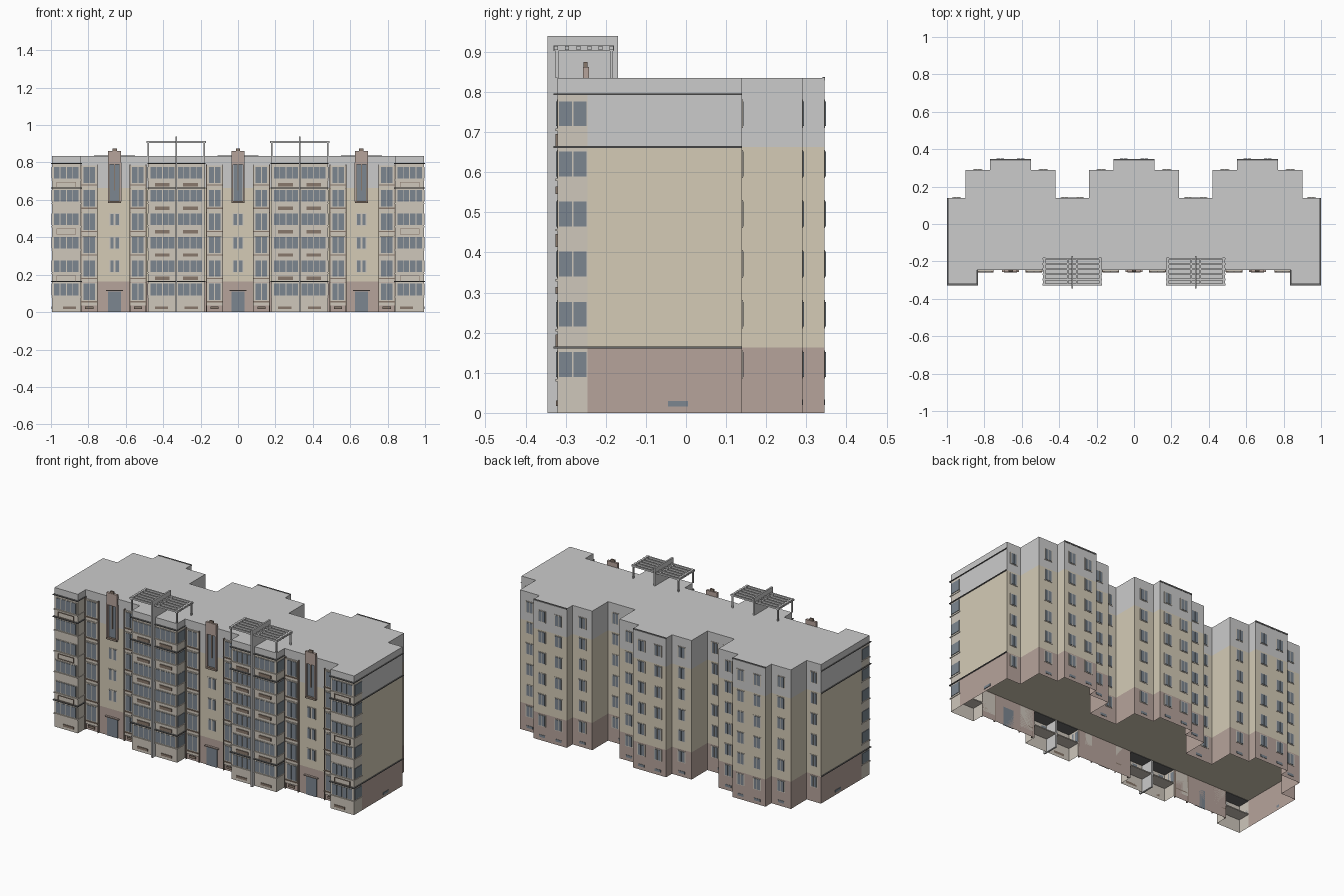
import bpy, bmesh

if "Cube" in bpy.data.objects:
    bpy.data.objects.remove(bpy.data.objects["Cube"])

def material(name, r, g, b):
    m = bpy.data.materials.new(name)
    m.diffuse_color = (r, g, b, 1)
    m.use_nodes = True
    m.node_tree.nodes["Principled BSDF"].inputs["Base Color"].default_value = m.diffuse_color
    return m

CREAM = material("cream_render", 0.66, 0.60, 0.47)
PINK = material("pink_render", 0.47, 0.37, 0.33)
PALE = material("pale_panel", 0.62, 0.57, 0.50)
GLASS = material("glass", 0.20, 0.24, 0.28)
BROWN = material("brown_trim", 0.25, 0.19, 0.15)
DARK = material("dark_trim", 0.15, 0.15, 0.15)
parts = {}

def part(name, mat=None):
    if name not in parts:
        parts[name] = (bmesh.new(), mat)
    return parts[name][0]

def box(name, x0, x1, y0, y1, z0, z1, mat=None, mirror=True):
    """Axis-aligned box, mirrored over x = 0 unless it sits on the centre."""
    bm = part(name, mat)
    spans = [(x0, x1)]
    if mirror and abs(x0 + x1) > 1e-5:
        spans.append((-x1, -x0))
    for a, b in spans:
        v = [bm.verts.new((x, y, z)) for z in (z0, z1)
             for x, y in ((a, y0), (b, y0), (b, y1), (a, y1))]
        for f in ((3, 2, 1, 0), (4, 5, 6, 7), (0, 1, 5, 4),
                  (1, 2, 6, 5), (2, 3, 7, 6), (3, 0, 4, 7)):
            bm.faces.new([v[i] for i in f])

def wall(name, pts, z0, z1, mat=None, closed=False):
    """Ribbon wall along a plan line; closed lines also get caps."""
    bm = part(name, mat)
    lo = [bm.verts.new((x, y, z0)) for x, y in pts]
    hi = [bm.verts.new((x, y, z1)) for x, y in pts]
    n = len(pts)
    for i in range(n if closed else n - 1):
        j = (i + 1) % n
        bm.faces.new((lo[i], lo[j], hi[j], hi[i]))
    if closed:
        bm.faces.new(hi)
        bm.faces.new(lo[::-1])

def window(name, x0, x1, y, s, z0, z1, panes):
    """Framed window on a wall facing s along y."""
    def b(n, a, c, d, e, f, m):
        box(n, a, c, min(y, y + s * d), max(y, y + s * d), e, f, m)
    b(name + "_frames", x0 - .004, x1 + .004, .002, z0 - .004, z1 + .004, PALE)
    w = (x1 - x0) / panes
    for i in range(panes):
        b(name + "_glass", x0 + i * w + .002, x0 + (i + 1) * w - .002, .004, z0, z1, GLASS)

FLOOR = 0.125
Z1, Z2, ROOF = 0.163, 0.663, 0.835
FRONT, BAY = -0.245, -0.32

# main body: open pink base, cream middle, grey top
half = [(.995, FRONT), (.995, .14), (.9, .14), (.9, .29), (.77, .29), (.77, .345),
        (.55, .345), (.55, .29), (.42, .29), (.42, .14), (.24, .14), (.24, .29),
        (.11, .29), (.11, .345)]
outline = half + [(-x, y) for x, y in reversed(half)]
wall("base_walls", outline, 0, Z1, PINK)
for a, b in ((-.84, -.48), (-.18, .18), (.48, .84)):
    wall("base_walls", [(a, FRONT), (b, FRONT)], 0, Z1, PINK)
wall("middle_walls", outline, Z1, Z2, CREAM, True)
wall("top_walls_and_roof", outline, Z2, ROOF, None, True)

# glazed balcony stacks
for a, b in ((-.995, -.84), (-.48, -.18), (.18, .48), (.84, .995)):
    wall("balcony_base", [(a, FRONT), (a, BAY), (b, BAY), (b, FRONT)], 0, Z1, PALE)
    plan = [(a, FRONT), (a, BAY), (b, BAY), (b, FRONT)]
    wall("balcony_stack", plan, Z1, .795, PALE, True)
    wall("balcony_cap", plan, .795, ROOF, None, True)

for k in range(6):
    z0, z1 = .09 + k * FLOOR, .152 + k * FLOOR
    # end balconies, front and outer side panes
    window("end_balcony", .85, .985, BAY, -1, z0, z1, 4)
    for y in (-.317, -.281):
        box("side_balcony_glass", .995, .998, y, y + .033, z0, z1, GLASS)
    # centre balconies either side of the fin
    window("centre_balcony", .19, .323, BAY, -1, z0, z1, 4)
    window("centre_balcony", .337, .47, BAY, -1, z0, z1, 4)
    for y in (-.317, -.281):
        for a in (.177, .48):
            box("centre_side_glass", a, a + .003, y, y + .033, z0, z1, GLASS)
    # sills
    for a, b in ((.177, .483), (.837, .998)):
        box("balcony_sills", a, b, BAY - .006, FRONT, z0 - .012, z0 - .006, PALE)
    # raised parapet panels
    zc = z0 - .035
    if k:
        for a, b in ((.215, .295), (.365, .445)):
            box("centre_parapet_panels", a, b, BAY - .005, BAY, zc - .009, zc + .009,
                BROWN if k % 2 else PALE)
    if k % 2:
        for a, b, c, d in ((.865, .97, .013, .016), (.865, .97, -.016, -.013),
                           (.865, .868, -.016, .016), (.967, .97, -.016, .016)):
            box("end_parapet_frames", a, b, BAY - .005, BAY, zc + c, zc + d, BROWN)
    # narrow bays beside the stairwells
    for c in (.125, .535, .795):
        window("narrow_bay", c - .033, c + .033, FRONT - .008, -1,
               .065 + k * FLOOR, .152 + k * FLOOR, 2)
        box("narrow_bay_panels", c - .042, c + .042, FRONT - .008, FRONT,
            .035 + k * FLOOR, .158 + k * FLOOR, PALE)
        box("narrow_bay_sills", c - .044, c + .044, FRONT - .014, FRONT,
            .052 + k * FLOOR, .058 + k * FLOOR, BROWN)
    # rear windows
    for x in (.66 - .055, .66 + .055, .055):
        window("rear_step", x - .022, x + .022, .345, 1, z0, z1, 2)
    for x in (.835, .485, .175):
        window("rear_shoulder", x - .022, x + .022, .29, 1, z0, z1, 2)
    for x in (.29, .37, .948):
        window("rear_recess", x - .02, x + .02, .14, 1, z0, z1, 2)

# slim pilasters edging the narrow bays
for c in (.125, .535, .795):
    for x in (c - .043, c + .043):
        box("bay_pilasters", x - .002, x + .002, FRONT - .012, FRONT, 0, .79, BROWN)

# string courses
for z, t in ((Z1, .005), (Z2, .005), (.795, .004)):
    for a, b in ((.175, .485), (.835, 1.0)):
        box("string_courses", a, b, BAY - .01, FRONT, z - t / 2, z + t / 2, DARK)
    box("string_courses", .995, 1.0, FRONT, .14, z - t / 2, z + t / 2, DARK)
for a, b, y in ((.55, .77, .345), (-.11, .11, .345)):
    box("rear_copings", a, b, y - .005, y + .002, ROOF - .006, ROOF + .002, DARK)

# stairwells: door, windows and tall framed niche with pink head
for c in (0, .66):
    box("entrance_doors", c - .035, c + .035, FRONT - .004, FRONT, 0, .11, GLASS)
    box("door_canopies", c - .045, c + .045, FRONT - .012, FRONT, .112, .118, PINK)
    for k in (1, 2, 3):
        window("stair", c - .025, c - .004, FRONT, -1, .09 + k * FLOOR, .15 + k * FLOOR, 1)
        window("stair", c + .004, c + .025, FRONT, -1, .09 + k * FLOOR, .15 + k * FLOOR, 1)
    box("niche_glass", c - .025, c + .025, FRONT - .003, FRONT, .595, .79, GLASS)
    box("niche_base", c - .035, c + .035, FRONT - .014, FRONT, .582, .594, BROWN)
    for x in (c - .031, c + .031):
        box("niche_posts", x - .005, x + .005, FRONT - .012, FRONT, .59, .80, PINK)
    box("niche_mullion", c - .003, c + .003, FRONT - .008, FRONT, .65, .80, BROWN)
    box("niche_head", c - .035, c + .035, FRONT - .012, FRONT + .003, .79, .862, PINK)
    box("niche_finial", c - .012, c + .012, FRONT - .010, FRONT, .862, .875, BROWN)

# basement vents
for x, y in ((.90, BAY), (.25, BAY), (.41, BAY), (.125, FRONT - .008),
             (.535, FRONT - .008), (.795, FRONT - .008)):
    w = .035 if y == BAY else .022
    box("front_vents", x - w, x + w, y - .004, y, .017, .031, BROWN)
for x, y in ((.605, .345), (.715, .345), (.055, .345), (.835, .29), (.485, .29), (.175, .29), (.33, .14)):
    box("rear_vents", x - .02, x + .02, y, y + .002, .02, .034, GLASS)
box("side_vents", .995, .998, -.045, .005, .016, .03, GLASS)

# vertical fins and roof pergolas
box("balcony_fins", .325, .335, -.345, -.245, 0, ROOF)
box("roof_fins", .325, .335, -.345, -.17, ROOF, .94)
for x in (.18, .48):
    for y in (-.322, -.186):
        box("pergola_posts", x - .004, x + .004, y - .004, y + .004, ROOF, .905)
    box("pergola_side_beams", x - .006, x + .006, -.33, -.18, .903, .916)
for x in (.305, .355):
    box("pergola_inner_beams", x - .004, x + .004, -.328, -.182, .903, .914)
for i in range(6):
    y = -.324 + i * .0277
    box("pergola_slats", .17, .49, y - .005, y + .005, .905, .915)

# turn the collected parts into objects
for name, (bm, mat) in parts.items():
    mesh = bpy.data.meshes.new(name)
    bm.to_mesh(mesh)
    bm.free()
    if mat:
        mesh.materials.append(mat)
    bpy.context.collection.objects.link(bpy.data.objects.new(name, mesh))
